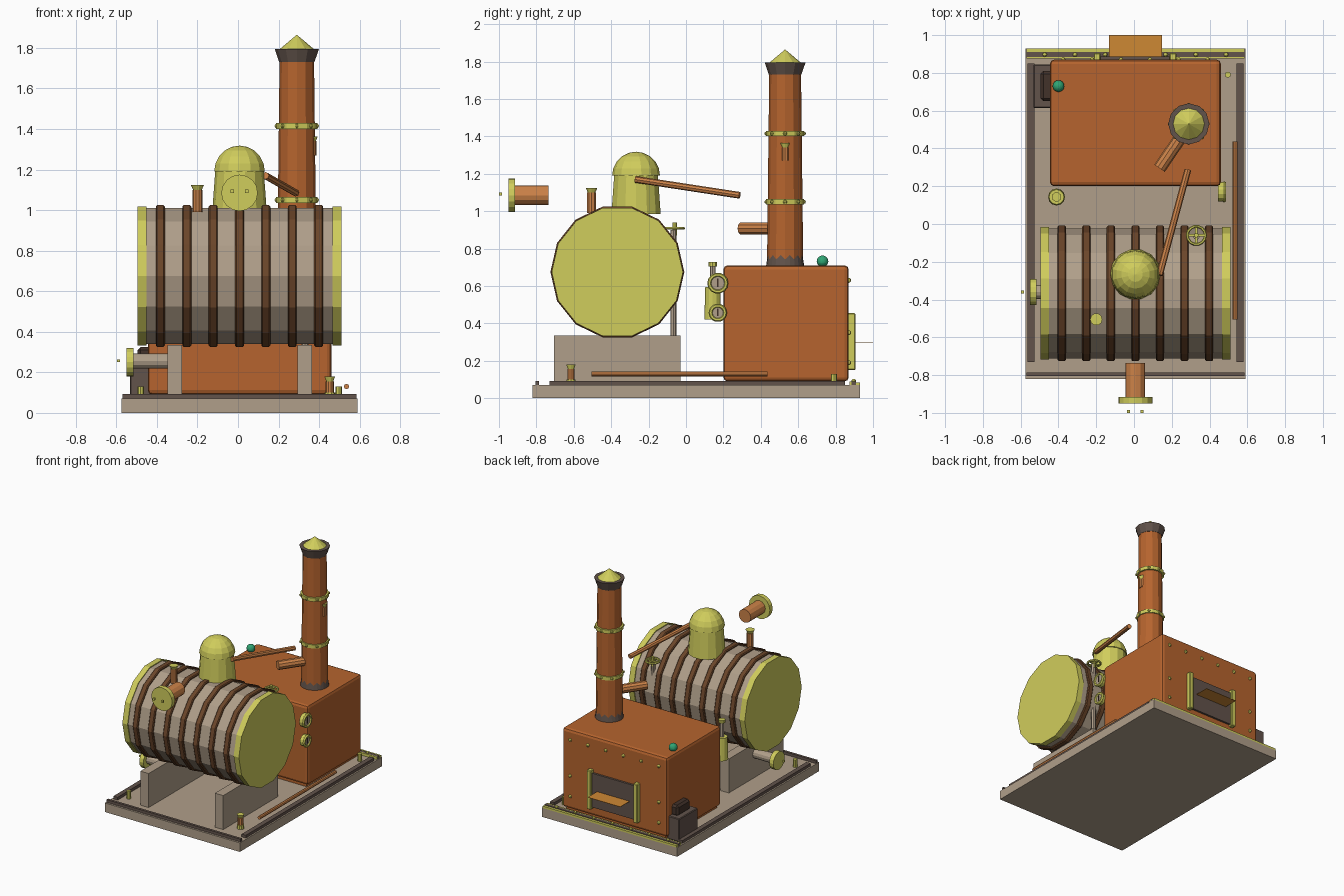
import bpy, bmesh, math
from mathutils import Vector

if "Cube" in bpy.data.objects:
    bpy.data.objects.remove(bpy.data.objects["Cube"])

CX = 0.0075  # centre line of the machine


def mat(name, rgb):
    m = bpy.data.materials.new(name)
    lin = [((c / 255 + 0.055) / 1.055) ** 2.4 for c in rgb]
    m.diffuse_color = (*lin, 1)
    m.use_nodes = True
    m.node_tree.nodes["Principled BSDF"].inputs["Base Color"].default_value = m.diffuse_color
    return m


BEIGE = mat("weathered_beige", (176, 159, 138))
COPPER = mat("copper_red", (182, 100, 46))
PIPE = mat("light_copper", (204, 130, 72))
BROWN = mat("band_brown", (108, 70, 42))
BRASS = mat("brass_yellow", (208, 205, 92))
DARK = mat("dark_iron", (98, 83, 75))
COAL = mat("coal_brown", (66, 50, 42))
GREEN = mat("green_glass", (48, 165, 115))
GLOW = mat("ember_orange", (206, 136, 52))


def finish(bm, name, material, bevel=0, segs=2):
    bmesh.ops.recalc_face_normals(bm, faces=bm.faces[:])
    me = bpy.data.meshes.new(name)
    bm.to_mesh(me)
    bm.free()
    me.materials.append(material)
    ob = bpy.data.objects.new(name, me)
    bpy.context.collection.objects.link(ob)
    if bevel:
        mod = ob.modifiers.new("bevel", 'BEVEL')
        mod.width, mod.segments = bevel, segs
    return ob


def box(name, material, x0, x1, y0, y1, z0, z1, bevel=0, segs=2):
    bm = bmesh.new()
    bmesh.ops.create_cube(bm, size=1)
    for v in bm.verts:
        v.co = ((x0 + x1) / 2 + v.co.x * (x1 - x0), (y0 + y1) / 2 + v.co.y * (y1 - y0),
                (z0 + z1) / 2 + v.co.z * (z1 - z0))
    return finish(bm, name, material, bevel, segs)


def rod(name, material, a, b, r1, r2=None, n=12, turn=0.0):
    """Straight cylinder or cone from a to b."""
    a, b = Vector(a), Vector(b)
    d = (b - a).normalized()
    u = d.orthogonal().normalized()
    if abs(d.z) < 0.99:
        u = Vector((0, 0, 1)).cross(d).normalized()
    else:
        u = Vector((1, 0, 0))
    w = d.cross(u)
    bm = bmesh.new()
    rings = []
    for p, r in ((a, r1), (b, r1 if r2 is None else r2)):
        if r < 1e-5:
            rings.append([bm.verts.new(p)])
        else:
            rings.append([bm.verts.new(p + r * (math.cos(t) * u + math.sin(t) * w))
                          for t in (turn + 2 * math.pi * i / n for i in range(n))])
            bm.faces.new(rings[-1])
    lo, hi = rings
    for i in range(n):
        j = (i + 1) % n
        bm.faces.new([lo[i], lo[j], hi[0]] if len(hi) == 1 else [lo[i], lo[j], hi[j], hi[i]])
    return finish(bm, name, material)


def ball(name, material, c, r, u=12, v=8, half=False):
    bm = bmesh.new()
    bmesh.ops.create_uvsphere(bm, u_segments=u, v_segments=v, radius=r)
    if half:
        bmesh.ops.bisect_plane(bm, geom=bm.verts[:] + bm.edges[:] + bm.faces[:], dist=1e-4,
                               plane_co=(0, 0, 0), plane_no=(0, 0, -1), clear_outer=True)
        bmesh.ops.holes_fill(bm, edges=[e for e in bm.edges if e.is_boundary])
    bmesh.ops.translate(bm, verts=bm.verts, vec=c)
    return finish(bm, name, material)


def ring(name, material, c, R, r, axis='Z', n=14, m=6):
    bm = bmesh.new()
    vs = []
    for i in range(n):
        t = 2 * math.pi * i / n
        for k in range(m):
            s = 2 * math.pi * k / m
            p, q, h = (R + r * math.cos(s)) * math.cos(t), (R + r * math.cos(s)) * math.sin(t), r * math.sin(s)
            o = Vector((p, q, h)) if axis == 'Z' else Vector((h, p, q))
            vs.append(bm.verts.new(Vector(c) + o))
    for i in range(n):
        for k in range(m):
            a, b = i * m, ((i + 1) % n) * m
            bm.faces.new([vs[a + k], vs[b + k], vs[b + (k + 1) % m], vs[a + (k + 1) % m]])
    return finish(bm, name, material)


# base plate with rails
box("base_plate", BEIGE, -0.575, 0.59, -0.82, 0.93, 0, 0.07)
for s, side in ((-1, "left"), (1, "right")):
    x = CX + s * 0.553
    box(side + "_base_rail", DARK, x - 0.018, x + 0.018, -0.73, 0.85, 0.07, 0.092)
box("front_base_rail", DARK, -0.57, 0.585, -0.805, -0.785, 0.07, 0.092)
box("back_base_rail", DARK, -0.57, 0.585, 0.885, 0.91, 0.07, 0.09)
box("back_brass_strip", BRASS, -0.57, 0.585, 0.908, 0.93, 0.07, 0.085)
box("back_brass_strip_inner", BRASS, -0.57, 0.585, 0.875, 0.885, 0.07, 0.09)
for i in range(7):
    ball("strip_rivet", BRASS, (CX - 0.48 + i * 0.16, 0.897, 0.092), 0.012, 8, 6)
for x, y in ((0.497, 0.79), (-0.48, -0.66)):
    rod("base_bolt", BRASS, (x, y, 0.07), (x, y, 0.13), 0.016, n=8)

# boiler barrel lying along x on two saddles
BY, BZ = -0.367, 0.675


def drum(name, material, x0, x1, r):
    return rod(name, material, (x0, BY, BZ), (x1, BY, BZ), r, n=14)


drum("boiler_barrel", BEIGE, -0.46, 0.475, 0.344)
drum("left_barrel_cap", BRASS, -0.495, -0.45, 0.351)
drum("right_barrel_cap", BRASS, 0.465, 0.51, 0.351)
for i in range(7):
    x = CX + (i - 3) * 0.13
    b = drum("barrel_band", BROWN, x - 0.022, x + 0.022, 0.358)
    mod = b.modifiers.new("bevel", 'BEVEL')
    mod.width, mod.segments, mod.angle_limit = 0.006, 1, math.radians(50)
for x in (-0.3125, 0.33):
    box("barrel_saddle", BEIGE, x - 0.036, x + 0.036, -0.705, -0.03, 0.07, 0.335)

# steam dome
rod("dome_skirt", BRASS, (CX, -0.267, 0.985), (CX, -0.267, 1.19), 0.135, 0.12, 14)
ball("dome_top", BRASS, (CX, -0.267, 1.19), 0.128, 14, 10, half=True)

# safety valve, base post and chimney valve share one shape
for name, x, y, z0, z1, r in (("safety_valve", -0.2, -0.505, 0.99, 1.10, 0.025),
                              ("base_valve", 0.4525, -0.615, 0.07, 0.155, 0.02),
                              ("chimney_valve", 0.367, 0.53, 1.27, 1.34, 0.02)):
    rod(name + "_stem", PIPE, (x, y, z0), (x, y, z1), r, n=10)
    rod(name + "_cap", BRASS, (x, y, z1), (x, y, z1 + 0.024), r * 0.85, r * 1.3, 10)
rod("base_valve_foot", BRASS, (0.4525, -0.615, 0.07), (0.4525, -0.615, 0.1), 0.026, n=10)

# front flanged pipe
rod("front_pipe", PIPE, (CX, -0.735, 1.085), (CX, -0.92, 1.085), 0.052)
rod("front_flange", BRASS, (CX, -0.915, 1.085), (CX, -0.95, 1.085), 0.09, n=16)
for s in (-1, 1):
    x = CX + s * 0.036
    box("flange_bolt", BRASS, x - 0.008, x + 0.008, -1.0, -0.984, 1.085, 1.101)

# left flanged pipe
rod("left_pipe", BEIGE, (-0.33, -0.36, 0.255), (-0.52, -0.36, 0.255), 0.037)
rod("left_flange", BRASS, (-0.515, -0.36, 0.25), (-0.55, -0.36, 0.25), 0.07, n=16)
box("left_flange_bolt", BRASS, -0.597, -0.583, -0.367, -0.353, 0.25, 0.264)

# valve stem and hand wheel behind the barrel
rod("wheel_stem", BEIGE, (0.33, -0.067, 0.07), (0.33, -0.067, 0.9), 0.017, n=8)
rod("wheel_hub", BRASS, (0.33, -0.06, 0.87), (0.33, -0.06, 0.94), 0.012, n=8)
ring("hand_wheel", BRASS, (0.33, -0.06, 0.908), 0.048, 0.008)
box("wheel_spoke_x", BRASS, 0.285, 0.375, -0.066, -0.054, 0.903, 0.913)
box("wheel_spoke_y", BRASS, 0.324, 0.336, -0.105, -0.015, 0.903, 0.913)

# firebox
box("firebox", COPPER, -0.445, 0.46, 0.20, 0.87, 0.09, 0.71, 0.022, 2)
box("firebox_foot", COPPER, -0.42, 0.435, 0.22, 0.85, 0.07, 0.1)
rivets = [(-0.375 + i * 0.153, 0.63) for i in range(6)]
rivets += [(x, z) for x in (-0.375, 0.39) for z in (0.19, 0.35)]
for x, z in rivets:
    ball("firebox_rivet", BRASS, (x, 0.87, z), 0.013, 8, 6)
box("fire_door", DARK, -0.18, 0.19, 0.86, 0.886, 0.165, 0.43)
for x in (-0.195, 0.207):
    box("door_bar", BRASS, x - 0.018, x + 0.018, 0.86, 0.905, 0.15, 0.455, 0.005, 1)
box("fire_shelf", GLOW, -0.133, 0.147, 0.87, 1.0, 0.295, 0.298)
ball("green_lamp", GREEN, (-0.4, 0.73, 0.732), 0.031, 16, 10)

# coal bunker on the left
box("coal_bunker", DARK, -0.533, -0.43, 0.615, 0.845, 0.07, 0.25, 0.005, 1)
box("coal_block", COAL, -0.495, -0.43, 0.65, 0.81, 0.24, 0.325, 0.015, 1)

# pressure gauges on the right
for z, r in ((0.615, 0.052), (0.457, 0.044)):
    rod("gauge_body", BRASS, (0.445, 0.17, z), (0.475, 0.17, z), r, n=14)
    rod("gauge_face", BEIGE, (0.47, 0.17, z), (0.479, 0.17, z), r * 0.72, n=14)
    ring("gauge_rim", BRASS, (0.477, 0.17, z), r * 0.87, 0.011, 'X')
    box("gauge_needle", COAL, 0.478, 0.483, 0.166, 0.174, z - r * 0.4, z + r * 0.5)

# whistle on the front left of the firebox
W = (-0.41, 0.143)
rod("whistle_body", BRASS, (*W, 0.42), (*W, 0.595), 0.045, 0.04)
rod("whistle_stem", BEIGE, (*W, 0.59), (*W, 0.705), 0.016, n=8)
rod("whistle_cap", BRASS, (*W, 0.705), (*W, 0.728), 0.025, n=10)

# chimney
C = (0.29, 0.53)
rod("chimney_foot", DARK, (*C, 0.70), (*C, 0.785), 0.103, 0.09, 24)
rod("chimney_stack", COPPER, (*C, 0.70), (*C, 1.74), 0.097, 0.085, 12)
for z in (1.05, 1.415):
    rod("chimney_collar", BRASS, (*C, z - 0.014), (*C, z + 0.014), 0.102, n=12)
    for i in range(8):
        t = math.pi * i / 4
        ball("collar_rivet", BRASS, (C[0] + 0.1 * math.cos(t), C[1] + 0.1 * math.sin(t), z), 0.011, 6, 4)
rod("chimney_crown", DARK, (*C, 1.73), (*C, 1.795), 0.087, 0.109, 12)
rod("chimney_cone", BRASS, (*C, 1.795), (*C, 1.865), 0.083, 0, 12)

# steam pipes
rod("steam_pipe", PIPE, (0.135, -0.27, 1.17), (0.285, 0.287, 1.085), 0.018, n=8)
rod("chimney_side_pipe", PIPE, (0.135, 0.295, 0.907), (0.275, 0.50, 0.907), 0.034, n=10)
rod("base_pipe", PIPE, (0.535, -0.505, 0.13), (0.535, 0.437, 0.13), 0.013, n=8)
